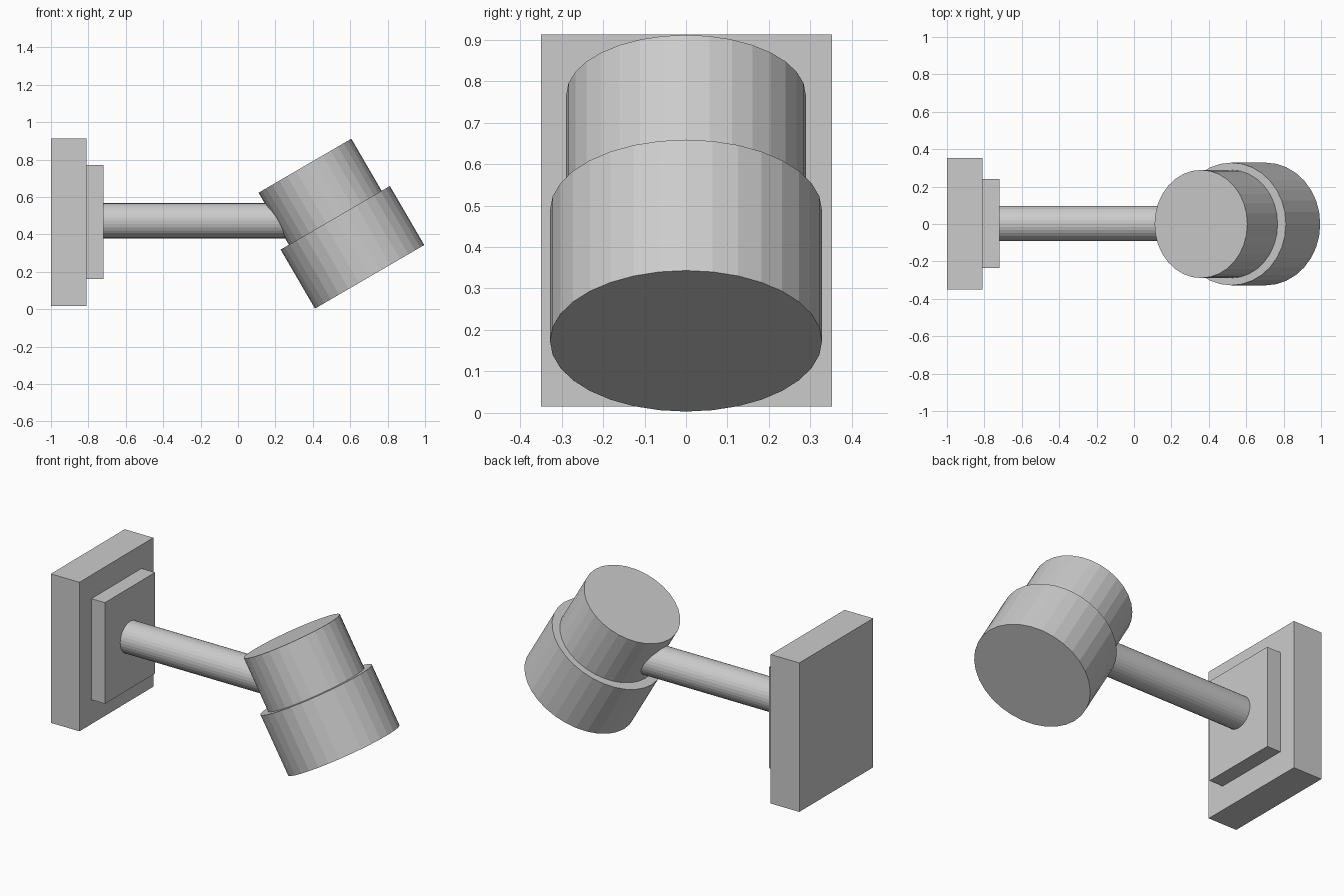
import bpy, math
from mathutils import Vector

if "Cube" in bpy.data.objects:
    bpy.data.objects.remove(bpy.data.objects["Cube"])


def box(name, x, y, z):
    """Box from (min, max) ranges on each axis."""
    bpy.ops.mesh.primitive_cube_add(size=1, location=[sum(r) / 2 for r in (x, y, z)])
    ob = bpy.context.object
    ob.name = name
    ob.scale = [r[1] - r[0] for r in (x, y, z)]
    return ob


def rod(name, start, end, rx, ry):
    """Faceted cylinder between two points in the xz plane."""
    a, b = Vector(start), Vector(end)
    d = b - a
    bpy.ops.mesh.primitive_cylinder_add(vertices=32, radius=1, depth=1, location=(a + b) / 2,
                                        rotation=(0, math.atan2(d.x, d.z), 0))
    ob = bpy.context.object
    ob.name = name
    ob.scale = (rx, ry, d.length)
    return ob


# Wall mount: back plate and smaller raised plate
box("wall_plate", (-1.0, -0.81), (-0.35, 0.352), (0.016, 0.912))
box("mount_plate", (-0.81, -0.72), (-0.236, 0.24), (0.162, 0.77))

# Horizontal arm running into the lamp head
rod("arm", (-0.72, 0.003, 0.473), (0.40, 0.003, 0.473), 0.094, 0.094)

# Lamp head tilted 30 degrees: narrow housing and wider shade
top = Vector((0.358, 0, 0.767))
axis = Vector((math.sin(math.radians(30.2)), 0, -math.cos(math.radians(30.2))))
joint = top + axis * 0.322
rod("lamp_housing", joint, top, 0.287, 0.289)
rod("lamp_shade", top + axis * 0.687, joint, 0.338, 0.328)
